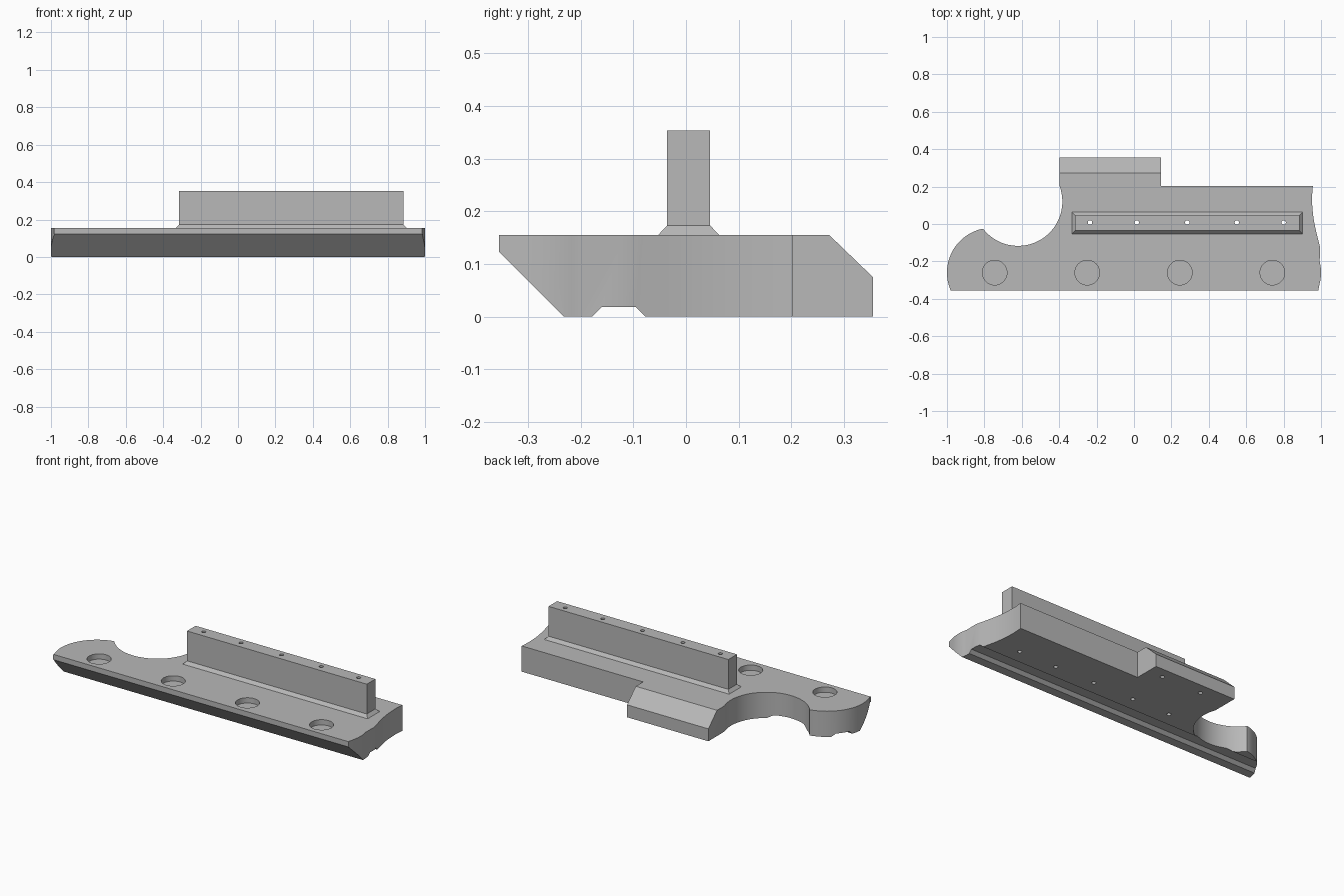
import bpy, bmesh, math

if "Cube" in bpy.data.objects:
    bpy.data.objects.remove(bpy.data.objects["Cube"])

grey = bpy.data.materials.new("plain_grey")
grey.diffuse_color = (0.48, 0.48, 0.48, 1)
grey.use_nodes = True
grey.node_tree.nodes["Principled BSDF"].inputs["Base Color"].default_value = grey.diffuse_color


def loft(name, rings):
    """Solid skin through closed rings that share one point count."""
    bm = bmesh.new()
    loops = [[bm.verts.new(p) for p in ring] for ring in rings]
    n = len(loops[0])
    for a, b in zip(loops, loops[1:]):
        for i in range(n):
            j = (i + 1) % n
            bm.faces.new((a[i], a[j], b[j], b[i]))
    bm.faces.new(loops[0][::-1])
    bm.faces.new(loops[-1])
    bmesh.ops.recalc_face_normals(bm, faces=bm.faces)
    mesh = bpy.data.meshes.new(name)
    bm.to_mesh(mesh)
    bm.free()
    mesh.materials.append(grey)
    obj = bpy.data.objects.new(name, mesh)
    bpy.context.collection.objects.link(obj)
    return obj


def arc(cx, cy, r, start, end, n):
    angles = [math.radians(start + (end - start) * i / n) for i in range(n + 1)]
    return [(cx + r * math.cos(t), cy + r * math.sin(t)) for t in angles]


def combine(target, other, operation):
    """Apply a boolean and remove the helper solid."""
    mod = target.modifiers.new(operation, 'BOOLEAN')
    mod.operation = operation
    mod.solver = 'EXACT'
    mod.object = other
    bpy.context.view_layer.objects.active = target
    bpy.ops.object.modifier_apply(modifier=mod.name)
    bpy.data.objects.remove(other, do_unlink=True)


def drill(target, x, y, r, z0, z1, n):
    ring = arc(x, y, r, 0, 360, n)[:-1]
    cutter = loft("drill", [[(px, py, z) for px, py in ring] for z in (z0, z1)])
    cutter.hide_render = True
    combine(target, cutter, 'DIFFERENCE')


# Plan outline: rounded ends, round bite on the left, tab at the back
outline = [(0.985, -0.355)]
outline += arc(0.76, -0.26, 0.24, -15, 14, 8)
outline += [(0.994, -0.12), (0.985, -0.085), (0.974, -0.04), (0.965, 0.0),
            (0.957, 0.05), (0.953, 0.1), (0.952, 0.15), (0.956, 0.202)]
outline += [(0.145, 0.202), (0.145, 0.355), (-0.398, 0.355)]
outline += arc(-0.62, 0.12, 0.237, 20, -142, 36)
outline += arc(-0.76, -0.26, 0.24, 104, 203, 24)
outline += [(-0.985, -0.355)]
plate = loft("mounting_plate", [[(x, y, z) for x, y in outline] for z in (-0.1, 0.3)])

# Side profile: bevelled front, shallow groove below, bevelled tab
profile = [(-0.355, 0.155), (-0.355, 0.123), (-0.232, 0), (-0.178, 0),
           (-0.16, 0.018), (-0.095, 0.018), (-0.077, 0), (0.355, 0),
           (0.355, 0.075), (0.272, 0.155)]
side = loft("side_profile", [[(x, y, z) for y, z in profile] for x in (-1.2, 1.2)])
combine(plate, side, 'INTERSECT')

# Upright rib with a flared foot
rib = loft("rib", [[(0.285 + sx * hx, 0.005 + sy * hy, z)
                    for sx, sy in ((-1, -1), (1, -1), (1, 1), (-1, 1))]
                   for hx, hy, z in ((0.617, 0.058, 0.14), (0.617, 0.058, 0.155),
                                     (0.6, 0.041, 0.173), (0.6, 0.041, 0.353))])
combine(plate, rib, 'UNION')

# Round recesses along the front
for x in (-0.745, -0.25, 0.245, 0.74):
    drill(plate, x, -0.26, 0.066, 0.123, 0.3, 40)

# Pin holes through the rib and blind holes under the tab
for x in (-0.235, 0.015, 0.285, 0.55, 0.8):
    drill(plate, x, 0.008, 0.012, -0.1, 0.5, 16)
for x in (0.047, -0.217):
    drill(plate, x, 0.29, 0.012, -0.1, 0.05, 16)

# Smooth curved walls, keep edges sharp
for o in bpy.context.scene.objects:
    o.select_set(o == plate)
bpy.context.view_layer.objects.active = plate
bpy.ops.object.shade_smooth_by_angle(angle=math.radians(25))
